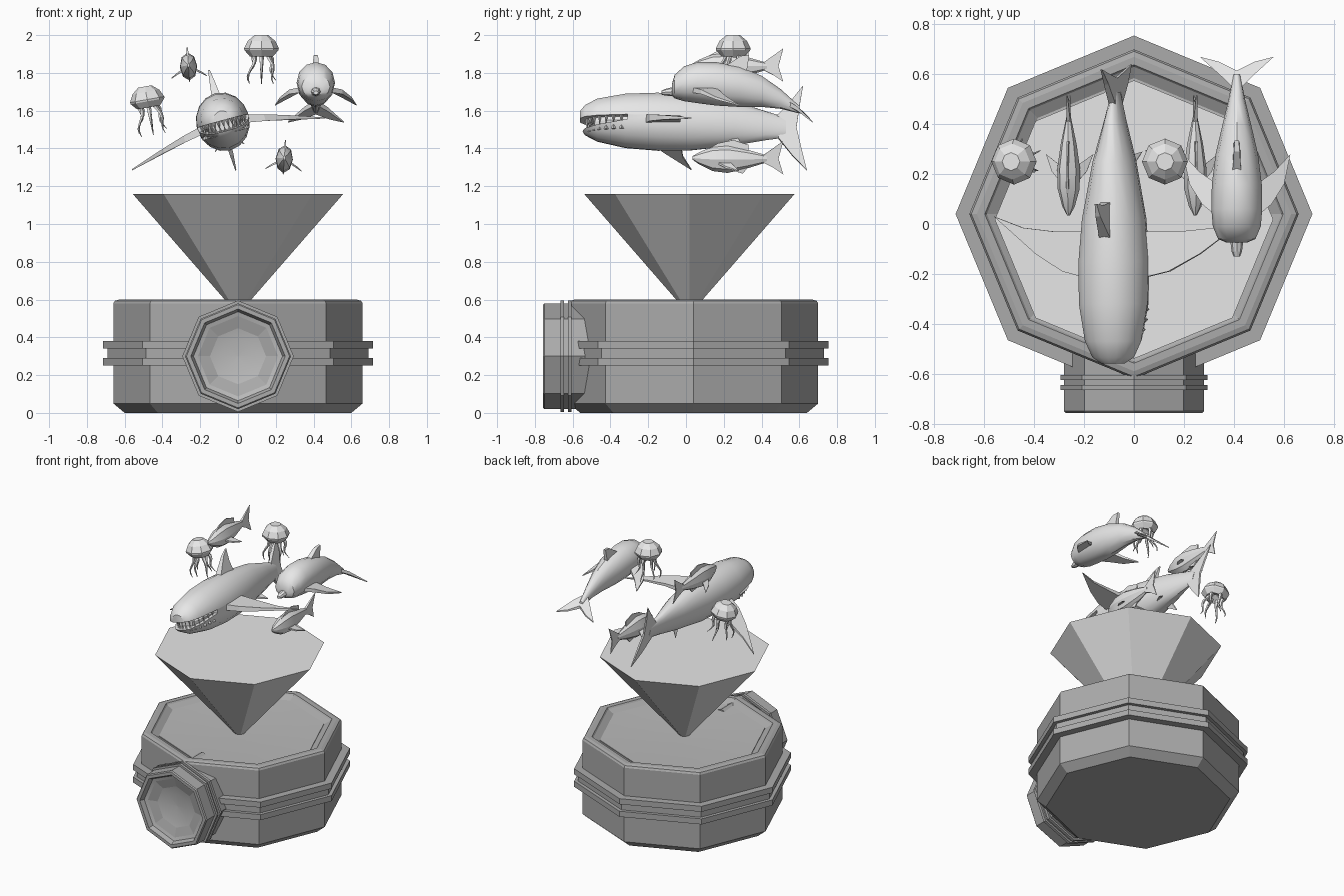
import bpy, bmesh, math
from mathutils import Matrix, Vector

if "Cube" in bpy.data.objects:
    bpy.data.objects.remove(bpy.data.objects["Cube"])


def material(name, v):
    m = bpy.data.materials.new(name)
    m.diffuse_color = (v, v, v, 1)
    m.use_nodes = True
    m.node_tree.nodes["Principled BSDF"].inputs["Base Color"].default_value = m.diffuse_color
    return m


CASING = material("casing grey", 0.41)
GLASS = material("glass grey", 0.5)
LIGHT = material("hologram light grey", 0.8)
T = Matrix.Translation


def mesh(name, verts, faces, mat, M=Matrix(), smooth=None):
    me = bpy.data.meshes.new(name)
    me.from_pydata([M @ Vector(v) for v in verts], [], faces)
    bm = bmesh.new()
    bm.from_mesh(me)
    bmesh.ops.remove_doubles(bm, verts=bm.verts, dist=1e-5)
    bmesh.ops.recalc_face_normals(bm, faces=bm.faces)
    bm.to_mesh(me)
    bm.free()
    me.materials.append(mat)
    ob = bpy.data.objects.new(name, me)
    bpy.context.collection.objects.link(ob)
    if smooth:
        bpy.ops.object.select_all(action='DESELECT')
        ob.select_set(True)
        bpy.context.view_layer.objects.active = ob
        bpy.ops.object.shade_smooth_by_angle(angle=math.radians(smooth))
    return ob


def rings(name, rows, mat, M=Matrix(), smooth=None):
    """Skin a list of equal rings and cap both ends."""
    n = len(rows[0])
    verts = [v for r in rows for v in r]
    faces = [(i * n + j, i * n + (j + 1) % n, (i + 1) * n + (j + 1) % n, (i + 1) * n + j)
             for i in range(len(rows) - 1) for j in range(n)]
    faces += [tuple(range(n)), tuple((len(rows) - 1) * n + j for j in range(n))]
    return mesh(name, verts, faces, mat, M, smooth)


def lathe(name, prof, mat, M=Matrix(), n=8, smooth=None):
    return rings(name, [[(max(r, 1e-3) * math.cos(j * math.tau / n),
                          max(r, 1e-3) * math.sin(j * math.tau / n), z) for j in range(n)]
                        for r, z in prof], mat, M, smooth)


def body(name, secs, M, n=12, smooth=None):
    """Animal body along y: sections of (y, half width, bottom z, top z)."""
    return rings(name, [[(w * math.cos(j * math.tau / n), y,
                          (a + b) / 2 + (b - a) / 2 * math.sin(j * math.tau / n)) for j in range(n)]
                        for y, w, a, b in secs], LIGHT, M, smooth)


def fin(name, pts, axis, M):
    """Thin plate: outline points (x, y, z, half thickness) thickened along an axis."""
    d = Vector(axis)
    n = len(pts)
    verts = [Vector(p[:3]) + s * p[3] * d for s in (-1, 1) for p in pts]
    faces = [tuple(range(n)), tuple(range(n, 2 * n))]
    faces += [(j, (j + 1) % n, n + (j + 1) % n, n + j) for j in range(n)]
    return mesh(name, verts, faces, LIGHT, M)


X, Z = (1, 0, 0), (0, 0, 1)

# Projector base, dish and light cone
B = T((0, 0.04, 0))
lathe("base", [(.6, 0), (.66, .05), (.66, .25), (.715, .25), (.715, .29), (.69, .29), (.69, .34),
               (.715, .34), (.715, .38), (.66, .38), (.66, .58), (.652, .593), (.63, .6), (.598, .6),
               (.59, .59), (.54, .565), (0, .545)], CASING, B)
lathe("dish", [(.545, .55), (.545, .572), (.4, .567), (.2, .562), (0, .56)], GLASS, B, smooth=30)
lathe("light_cone", [(.005, .525), (.558, 1.16)], LIGHT, T((0, .018, 0)))

# Front lens barrel
L = T((0, 0, .3)) @ Matrix.Rotation(math.pi / 2, 4, 'X')
lathe("lens_barrel", [(.28, .4), (.28, .605), (.295, .605), (.295, .625), (.28, .625), (.28, .645),
                      (.295, .645), (.295, .665), (.28, .665), (.28, .75), (.273, .757), (.25, .757),
                      (.235, .725), (0, .66)], CASING, L)
lathe("lens_glass", [(.238, .68), (.238, .727), (.17, .705), (.09, .69), (0, .685)], GLASS, L, smooth=30)

# Shark, rolled about its long axis
S = T((-.08, 0, 1.54)) @ Matrix.Rotation(math.radians(-15), 4, 'Y')
shark = body("shark_body", [(-.56, .045, -.03, .06), (-.535, .085, -.07, .09), (-.47, .115, -.105, .125),
                            (-.32, .14, -.14, .152), (-.15, .142, -.155, .158), (.02, .128, -.155, .15),
                            (.25, .085, -.13, .115), (.42, .04, -.1, .06), (.53, .014, -.085, .025)],
             S, n=16, smooth=35)
cut = mesh("mouth_cutter", [(x, y, z) for x in (-.3, .3) for y, z in
                            ((-.7, -.07), (-.7, .01), (-.31, .005), (-.31, -.02))],
           [(0, 1, 2, 3), (4, 5, 6, 7), (0, 1, 5, 4), (1, 2, 6, 5), (2, 3, 7, 6), (3, 0, 4, 7)], LIGHT, S)
cut.hide_render = True
mod = shark.modifiers.new("mouth", 'BOOLEAN')
mod.operation = 'DIFFERENCE'
mod.object = cut
bpy.context.view_layer.objects.active = shark
bpy.ops.object.modifier_apply(modifier="mouth")
bpy.data.objects.remove(cut)
body("mouth_inside", [(-.49, .06, -.08, .05), (-.43, .09, -.08, .05), (-.29, .11, -.08, .05)], S)
for i in range(15):
    a = math.radians(-84 + 12 * i)
    x, y = .118 * math.sin(a), -.32 - .205 * math.cos(a)
    for nm, z0, z1 in (("upper", .018, -.03), ("lower", -.066, -.022)):
        lathe(nm + "_tooth", [(.012, z0), (.001, z1)], LIGHT, S @ T((x, y, 0)), n=4)
for s in (-1, 1):
    fin("shark_side_fin", [(s * .1, -.22, -.01, .022), (s * .22, -.19, -.035, .018),
                           (s * .34, -.12, -.065, .012), (s * .53, .03, -.12, .003),
                           (s * .4, -.015, -.085, .006), (s * .26, -.03, -.045, .01),
                           (s * .1, -.03, -.01, .018)], Z, S)
    fin("shark_rear_fin", [(s * .03, .2, -.1, .008), (s * .08, .29, -.14, .003),
                           (s * .03, .27, -.09, .006)], Z, S)
fin("shark_back_fin", [(0, -.07, .13, .025), (0, .03, .25, .01), (0, .08, .285, .004),
                       (0, .075, .2, .012), (0, .09, .12, .02)], X, S)
fin("shark_tail", [(0, .48, .03, .014), (0, .56, .12, .01), (0, .62, .2, .003), (0, .6, .08, .006),
                   (0, .585, -.03, .006), (0, .61, -.14, .006), (0, .64, -.265, .003),
                   (0, .56, -.18, .01), (0, .49, -.09, .014)], X, S)

# Dolphin
D = T((.412, 0, 0))
body("dolphin_body", [(-.075, .04, 1.68, 1.74), (-.06, .075, 1.665, 1.79), (-.01, .096, 1.65, 1.835),
                      (.06, .102, 1.64, 1.857), (.16, .1, 1.627, 1.857), (.28, .085, 1.62, 1.835),
                      (.4, .057, 1.62, 1.785), (.5, .033, 1.61, 1.715), (.6, .014, 1.585, 1.625)],
     D, n=12, smooth=35)
body("dolphin_beak", [(-.13, .013, 1.685, 1.705), (-.11, .021, 1.68, 1.715), (-.05, .028, 1.675, 1.73)],
     D, n=8)
fin("dolphin_back_fin", [(0, .2, 1.83, .018), (0, .29, 1.89, .012), (0, .335, 1.895, .008),
                         (0, .32, 1.8, .014)], X, D)
for s in (-1, 1):
    fin("dolphin_flipper", [(s * .08, .03, 1.71, .014), (s * .14, .08, 1.7, .012), (s * .19, .16, 1.665, .007),
                            (s * .215, .28, 1.63, .003), (s * .15, .21, 1.67, .008),
                            (s * .08, .16, 1.71, .012)], Z, D)
    fin("dolphin_fluke", [(0, .53, 1.645, .014), (s * .06, .59, 1.61, .011), (s * .148, .67, 1.54, .003),
                          (s * .07, .65, 1.56, .006), (0, .615, 1.59, .01)], Z, D)

# Two small fish
for x, z, roll in ((-.262, 1.835, -4), (.245, 1.345, 4)):
    F = T((x, 0, z)) @ Matrix.Rotation(math.radians(roll), 4, 'Y')
    body("fish_body", [(.035, .006, -.005, .015), (.07, .025, -.03, .035), (.14, .044, -.065, .065),
                       (.22, .046, -.075, .072), (.32, .032, -.052, .05), (.43, .009, -.018, .018)],
         F, n=8, smooth=25)
    fin("fish_back_fin", [(0, .12, .055, .006), (0, .17, .083, .004), (0, .25, .1, .003),
                          (0, .33, .075, .003), (0, .33, .04, .006)], X, F)
    fin("fish_belly_fin", [(0, .24, -.06, .006), (0, .3, -.078, .003), (0, .33, -.045, .005)], X, F)
    fin("fish_tail", [(0, .41, .02, .008), (0, .46, .055, .005), (0, .515, .095, .002), (0, .49, 0, .004),
                      (0, .515, -.082, .002), (0, .46, -.045, .005), (0, .41, -.02, .008)], X, F)
    for s in (-1, 1):
        fin("fish_side_fin", [(s * .035, .17, -.02, .006), (s * .07, .21, -.04, .005),
                              (s * .095, .28, -.058, .002), (s * .035, .235, -.02, .005)], Z, F)

# Two jellyfish: faceted bell with wavy arms
for x, z, tilt in ((.124, 2.0, 0), (-.493, 1.728, -10)):
    J = T((x, .25, z)) @ Matrix.Rotation(math.radians(tilt), 4, 'Y')
    lathe("jellyfish_bell", [(.036, 0), (.072, -.03), (.092, -.07), (.09, -.08), (.062, -.112),
                             (.05, -.105), (0, -.08)], LIGHT, J)
    for k in range(6):
        a = math.tau * (k + .5) / 6
        rows = []
        for i in range(7):
            t = i / 6
            r = .045 + .035 * t + .012 * math.sin(t * 7 + k)
            w = .0125 * (1 - t) + .002
            c = Vector((r * math.cos(a), r * math.sin(a), -.1 - (.16 if k % 2 else .14) * t))
            rows.append([c + Vector((w * math.cos(q * math.tau / 5), w * math.sin(q * math.tau / 5), 0))
                         for q in range(5)])
        rings("jellyfish_arm", rows, LIGHT, J)
